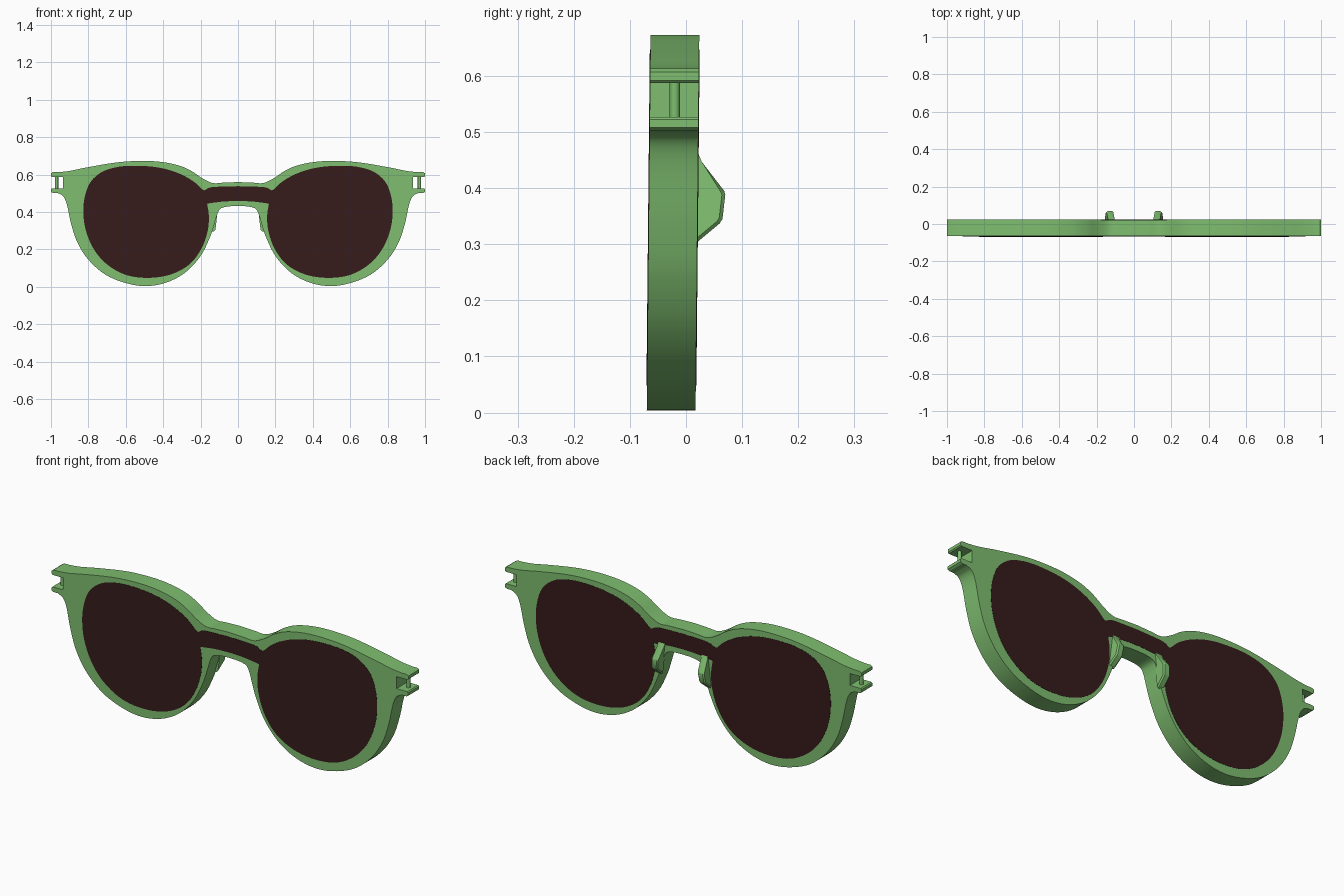
import bpy, bmesh
from mathutils import Vector

if "Cube" in bpy.data.objects:
    bpy.data.objects.remove(bpy.data.objects["Cube"])

MID_Y, LEAN, HALF = -0.0265, 0.01, 0.0435


def material(name, rgb):
    m = bpy.data.materials.new(name)
    m.diffuse_color = (*rgb, 1)
    m.use_nodes = True
    m.node_tree.nodes["Principled BSDF"].inputs["Base Color"].default_value = m.diffuse_color
    return m


green = material("green_plastic", (0.21, 0.51, 0.16))
dark = material("dark_tint", (0.038, 0.011, 0.011))


def smooth(pts, n=5):
    """Open Catmull-Rom curve through the points."""
    p = [Vector(a) for a in pts]
    p = [2 * p[0] - p[1]] + p + [2 * p[-1] - p[-2]]
    out = []
    for a, b, c, d in zip(p, p[1:], p[2:], p[3:]):
        for i in range(n):
            t = i / n
            out.append(0.5 * (2 * b + (c - a) * t + (2 * a - 5 * b + 4 * c - d) * t * t
                              + (3 * b - a - 3 * c + d) * t ** 3))
    return out + [p[-2]]


def mirrored(half):
    """Close a right-half outline that starts and ends on x = 0."""
    return half + [Vector((-v.x, v.y)) for v in reversed(half[1:-1])]


def finish(name, mesh, mat):
    mesh.materials.clear()
    mesh.materials.append(mat)
    ob = bpy.data.objects.new(name, mesh)
    bpy.context.collection.objects.link(ob)
    bpy.ops.object.select_all(action='DESELECT')
    ob.select_set(True)
    bpy.context.view_layer.objects.active = ob
    bpy.ops.object.shade_smooth_by_angle(angle=0.52)
    return ob


def slab(name, loops, half_depth, mat):
    """Fill nested outlines (x, z), give them depth and stand them up."""
    cu = bpy.data.curves.new(name, 'CURVE')
    cu.dimensions, cu.fill_mode, cu.extrude = '2D', 'BOTH', half_depth
    for loop in loops:
        sp = cu.splines.new('POLY')
        sp.points.add(len(loop) - 1)
        for q, v in zip(sp.points, loop):
            q.co = (v.x, v.y, 0, 1)
        sp.use_cyclic_u = True
    tmp = bpy.data.objects.new(name + "_curve", cu)
    bpy.context.collection.objects.link(tmp)
    dg = bpy.context.evaluated_depsgraph_get()
    me = bpy.data.meshes.new_from_object(tmp.evaluated_get(dg))
    bpy.data.objects.remove(tmp)
    bm = bmesh.new()
    bm.from_mesh(me)
    bmesh.ops.remove_doubles(bm, verts=bm.verts, dist=1e-5)
    for v in bm.verts:
        x, y, z = v.co
        v.co = (x, MID_Y + LEAN * y - z, y)
    bmesh.ops.recalc_face_normals(bm, faces=bm.faces)
    bm.to_mesh(me)
    bm.free()
    return finish(name, me, mat)


# Outer outline of the frame: brow, slotted hinge lug, rim, nose arch
brow = smooth([(0, .56), (.08, .557), (.135, .555), (.19, .58), (.25, .62), (.32, .65),
               (.42, .669), (.53, .673), (.65, .665), (.8, .64), (.9, .62), (.96, .613)])
lug = [Vector(p) for p in [(.99, .613), (1, .607), (1, .592), (.995, .587), (.935, .587),
                           (.935, .527), (.995, .527), (1, .522), (1, .508), (.99, .502)]]
rim = smooth([(.965, .502), (.935, .485), (.915, .44), (.893, .34), (.86, .24), (.8, .145),
              (.71, .066), (.6, .02), (.49, .004), (.38, .024), (.28, .078), (.2, .165),
              (.15, .265), (.125, .34), (.108, .395), (.09, .42), (.05, .43), (0, .432)])
outer = mirrored(brow + lug + rim)

# Lens outline, both lenses joined by a strip across the bridge
strip_top = smooth([(0, .538), (.08, .536), (.145, .532), (.18, .516)])
lens = smooth([(.19, .52), (.24, .565), (.32, .608), (.42, .637), (.53, .647), (.63, .643),
               (.72, .618), (.785, .565), (.817, .49), (.827, .4), (.813, .3), (.77, .2),
               (.7, .12), (.6, .064), (.48, .048), (.36, .066), (.26, .12), (.195, .205),
               (.162, .3), (.156, .38), (.165, .444)])
strip_low = smooth([(.16, .446), (.08, .456), (0, .459)])
inner = mirrored(strip_top + lens + strip_low)

slab("frame_front", [outer, inner], HALF, green)
slab("tinted_lenses", [inner], HALF + 0.001, dark)

for s, side in ((1, "right"), (-1, "left")):
    # Hinge pin between the lug tabs
    bm = bmesh.new()
    bmesh.ops.create_cone(bm, cap_ends=True, segments=16, radius1=.009, radius2=.009, depth=.066)
    bmesh.ops.translate(bm, verts=bm.verts, vec=(s * .97, -.02, .557))
    me = bpy.data.meshes.new("pin")
    bm.to_mesh(me)
    bm.free()
    finish("hinge_pin_" + side, me, green)

    # Nose pad: side profile (y, z) with thickness, following the slant of the rim
    bm = bmesh.new()
    prof = [(.012, .485), (.028, .447), (.068, .395), (.07, .388), (.065, .345), (.06, .337),
            (.012, .297)]
    base = bm.faces.new([bm.verts.new((.113, y, z)) for y, z in prof])
    ext = bmesh.ops.extrude_face_region(bm, geom=[base])
    for v in ext['geom']:
        if isinstance(v, bmesh.types.BMVert):
            v.co.x += .036
    for v in bm.verts:
        v.co.x = s * (v.co.x - .12 * (v.co.z - .37))
    bmesh.ops.recalc_face_normals(bm, faces=bm.faces)
    edges = [e for e in bm.edges if max(v.co.y for v in e.verts) > .05
             and abs(e.verts[0].co.x - e.verts[1].co.x) < .02]
    bmesh.ops.bevel(bm, geom=edges, offset=.006, segments=1, affect='EDGES')
    me = bpy.data.meshes.new("pad")
    bm.to_mesh(me)
    bm.free()
    finish("nose_pad_" + side, me, green)
